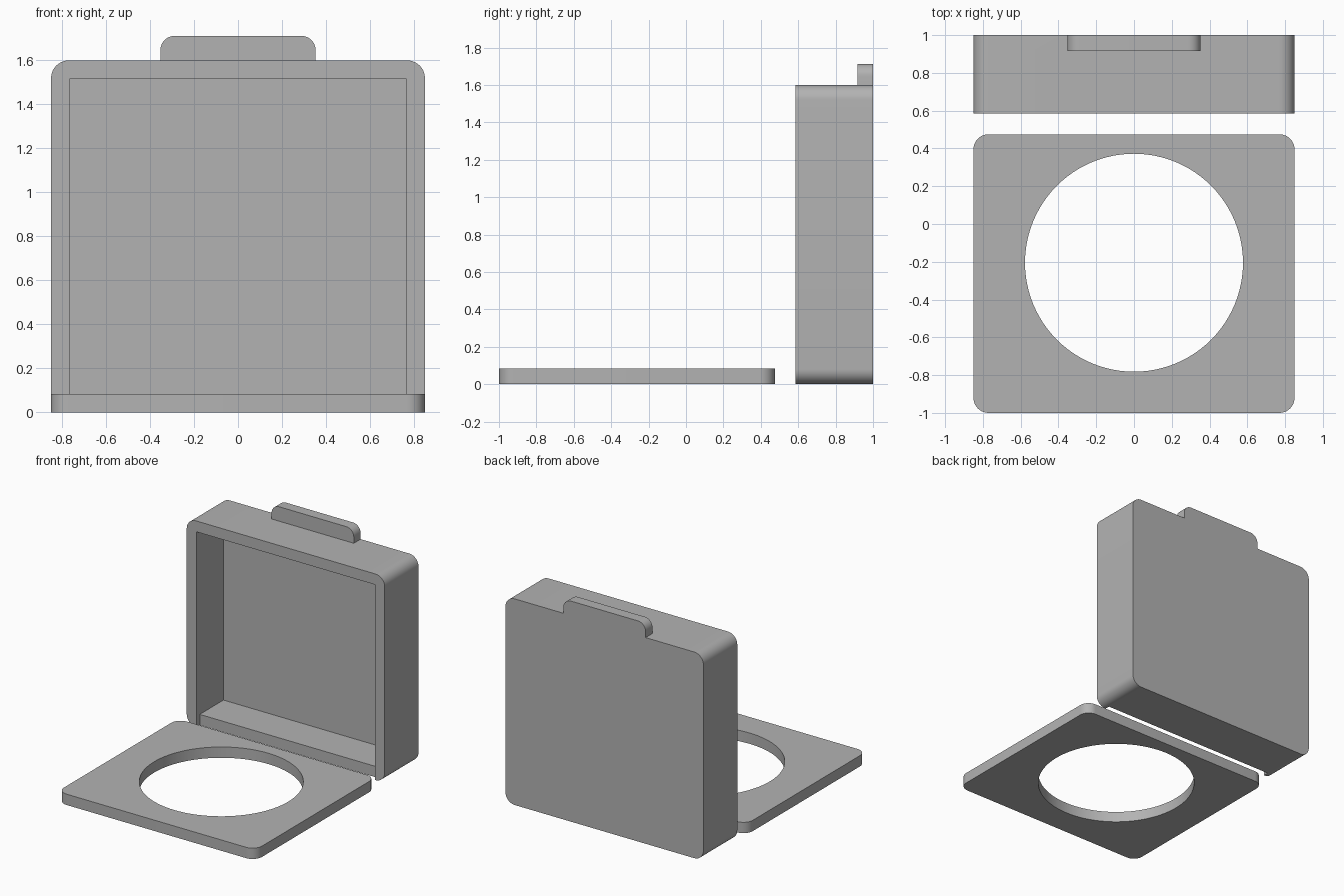
import bpy, bmesh, math
from mathutils import Vector

if "Cube" in bpy.data.objects:
    bpy.data.objects.remove(bpy.data.objects["Cube"], do_unlink=True)

WALL = 0.084
HALF = 0.85
HEIGHT = 1.6
FRONT, BACK = 0.585, 1.0

grey = bpy.data.materials.new("plain grey")
grey.use_nodes = True
grey.diffuse_color = (0.45, 0.45, 0.45, 1)
grey.node_tree.nodes["Principled BSDF"].inputs["Base Color"].default_value = (0.45, 0.45, 0.45, 1)


def rounded(corners, steps=10):
    """Outline from (u, v, radius) corners, with true arcs at right angles."""
    points = []
    for i, (u, v, r) in enumerate(corners):
        p = Vector((u, v))
        if r == 0:
            points.append(p)
            continue
        a = (Vector(corners[i - 1][:2]) - p).normalized()
        b = (Vector(corners[(i + 1) % len(corners)][:2]) - p).normalized()
        for k in range(steps + 1):
            t = math.pi / 2 * k / steps
            points.append(p + r * (a * (1 - math.sin(t)) + b * (1 - math.cos(t))))
    return points


def prism(name, outline, place, start, end):
    """Extrude an outline; place(u, v, depth) maps it into space."""
    bm = bmesh.new()
    face = bm.faces.new([bm.verts.new(place(p[0], p[1], start)) for p in outline])
    moved = bmesh.ops.extrude_face_region(bm, geom=[face], use_keep_orig=True)["geom"]
    shift = Vector(place(0, 0, end)) - Vector(place(0, 0, start))
    bmesh.ops.translate(bm, vec=shift, verts=[g for g in moved if isinstance(g, bmesh.types.BMVert)])
    bmesh.ops.recalc_face_normals(bm, faces=bm.faces)
    mesh = bpy.data.meshes.new(name)
    bm.to_mesh(mesh)
    bm.free()
    obj = bpy.data.objects.new(name, mesh)
    mesh.materials.append(grey)
    bpy.context.collection.objects.link(obj)
    return obj


def upright(u, v, d):
    return (u, d, v)


def flat(u, v, d):
    return (u, v, d)


def block(x, z0, z1, y0, y1):
    return prism("cutter", [(-x, z0), (x, z0), (x, z1), (-x, z1)], upright, y0, y1)


def activate(obj):
    bpy.ops.object.select_all(action="DESELECT")
    obj.select_set(True)
    bpy.context.view_layer.objects.active = obj


def cut(obj, cutter):
    cutter.hide_render = True
    activate(obj)
    mod = obj.modifiers.new("cut", "BOOLEAN")
    mod.operation = "DIFFERENCE"
    mod.solver = "EXACT"
    mod.object = cutter
    bpy.ops.object.modifier_apply(modifier=mod.name)
    bpy.data.objects.remove(cutter, do_unlink=True)


# Upright tray with its top tab in one outline
R = 0.08
TAB, TAB_TOP = 0.353, 1.712
tray = prism("tray", rounded([
    (-HALF, 0, R), (HALF, 0, R), (HALF, HEIGHT, R),
    (TAB, HEIGHT, 0), (TAB, TAB_TOP, 0.065), (-TAB, TAB_TOP, 0.065), (-TAB, HEIGHT, 0),
    (-HALF, HEIGHT, R)]), upright, FRONT, BACK)
inner = HALF - WALL
# Thin the tab, hollow the tray, and set the bottom wall back from the rim
cut(tray, block(0.5, HEIGHT, 2, 0.3, BACK - WALL))
cut(tray, block(inner, WALL, HEIGHT - WALL, 0.3, BACK - WALL))
cut(tray, block(inner, -0.2, 0.3, 0.3, FRONT + 0.04))

# Flat frame with a round opening
Y0, Y1 = -1.0, 0.475
frame = prism("frame_lid", rounded([
    (-HALF, Y0, R), (HALF, Y0, R), (HALF, Y1, R), (-HALF, Y1, R)]), flat, 0, WALL)
SIDES = 96
circle = [(0.577 * math.cos(math.tau * i / SIDES), -0.205 + 0.577 * math.sin(math.tau * i / SIDES))
          for i in range(SIDES)]
cut(frame, prism("cutter", circle, flat, -0.2, 0.3))

for obj in (tray, frame):
    activate(obj)
    bpy.ops.object.shade_smooth_by_angle(angle=math.radians(30))
